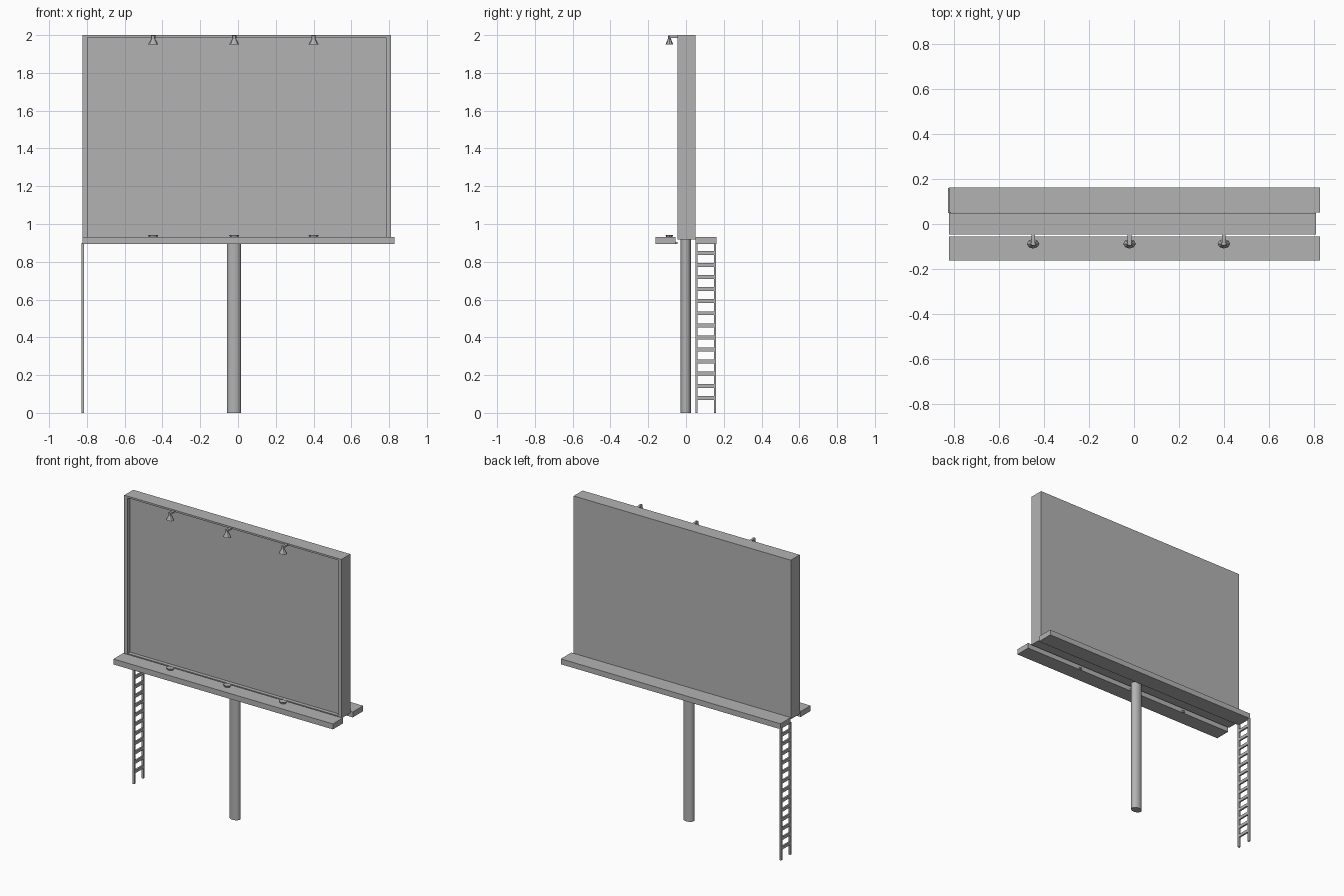
import bpy, bmesh
from mathutils import Matrix, Vector

if "Cube" in bpy.data.objects:
    bpy.data.objects.remove(bpy.data.objects["Cube"])

grey = bpy.data.materials.new("matte_grey")
grey.use_nodes = True
tone = (0.45, 0.45, 0.45, 1)
grey.diffuse_color = tone
grey.node_tree.nodes["Principled BSDF"].inputs["Base Color"].default_value = tone

OVAL = 0.75  # round parts are flattened along y


def finish(name, bm):
    bmesh.ops.recalc_face_normals(bm, faces=bm.faces)
    mesh = bpy.data.meshes.new(name)
    bm.to_mesh(mesh)
    bm.free()
    mesh.materials.append(grey)
    obj = bpy.data.objects.new(name, mesh)
    bpy.context.collection.objects.link(obj)
    return obj


def add_box(bm, low, high):
    low, high = Vector(low), Vector(high)
    size = Matrix.Diagonal((high - low).to_4d())
    size[3][3] = 1
    bmesh.ops.create_cube(bm, size=1, matrix=Matrix.Translation((low + high) / 2) @ size)


def box(name, low, high):
    bm = bmesh.new()
    add_box(bm, low, high)
    return finish(name, bm)


def add_cone(bm, x, y, z_low, z_high, r_low, r_high, sides):
    place = Matrix.Translation((x, y, (z_low + z_high) / 2)) @ Matrix.Diagonal((1, OVAL, 1, 1))
    bmesh.ops.create_cone(bm, cap_ends=True, segments=sides, radius1=r_low,
                          radius2=r_high, depth=z_high - z_low, matrix=place)


# Display board with a recessed front panel
LEFT, RIGHT, FRONT, BACK, BOTTOM, TOP = -0.824, 0.81, -0.046, 0.05, 0.918, 2.0
RIM_SIDE, RIM_TOP, RECESS = 0.026, 0.012, 0.025
box("board_panel", (LEFT + RIM_SIDE, FRONT + RECESS, BOTTOM + RIM_TOP),
    (RIGHT - RIM_SIDE, BACK, TOP - RIM_TOP))
box("board_left_rim", (RIGHT - RIM_SIDE, FRONT, BOTTOM), (RIGHT, BACK, TOP))
box("board_right_rim", (LEFT, FRONT, BOTTOM), (LEFT + RIM_SIDE, BACK, TOP))
for name, z in (("board_bottom_rim", BOTTOM), ("board_top_rim", TOP - RIM_TOP)):
    box(name, (LEFT + RIM_SIDE, FRONT, z), (RIGHT - RIM_SIDE, BACK, z + RIM_TOP))

# Walkways in front and behind
box("front_walkway", (-0.824, -0.162, 0.893), (0.828, -0.056, 0.93))
box("back_walkway", (-0.824, 0.051, 0.893), (0.828, 0.162, 0.93))

# Support pole
bm = bmesh.new()
add_cone(bm, -0.021, -0.001, 0, BOTTOM + 0.005, 0.037, 0.037, 32)
pole = finish("support_pole", bm)
bpy.context.view_layer.objects.active = pole
pole.select_set(True)
bpy.ops.object.shade_smooth_by_angle()
pole.select_set(False)

# Ladder under the back walkway
bm = bmesh.new()
for y in (0.049, 0.147):
    add_box(bm, (-0.828, y, 0), (-0.815, y + 0.013, 0.9))
for i in range(13):
    z = 0.069 + i * 0.064
    add_box(bm, (-0.827, 0.06, z), (-0.816, 0.15, z + 0.021))
finish("ladder", bm)

# Lamps along the top, mirrored along the bottom
LAMP_Y = -0.088
for side, x in (("right", -0.449), ("middle", -0.02), ("left", 0.4)):
    for level in ("top", "bottom"):
        bm = bmesh.new()
        add_box(bm, (x - 0.008, LAMP_Y, 1.986), (x + 0.008, FRONT + 0.002, 1.997))
        add_cone(bm, x, LAMP_Y, 1.983, 1.998, 0.011, 0.011, 8)
        add_cone(bm, x, LAMP_Y, 1.949, 1.985, 0.028, 0.008, 8)
        if level == "bottom":
            flip = Matrix.Translation((0, 0, 2.892)) @ Matrix.Diagonal((1, 1, -1, 1))
            bmesh.ops.transform(bm, matrix=flip, verts=bm.verts)
        finish(f"{level}_{side}_lamp", bm)
